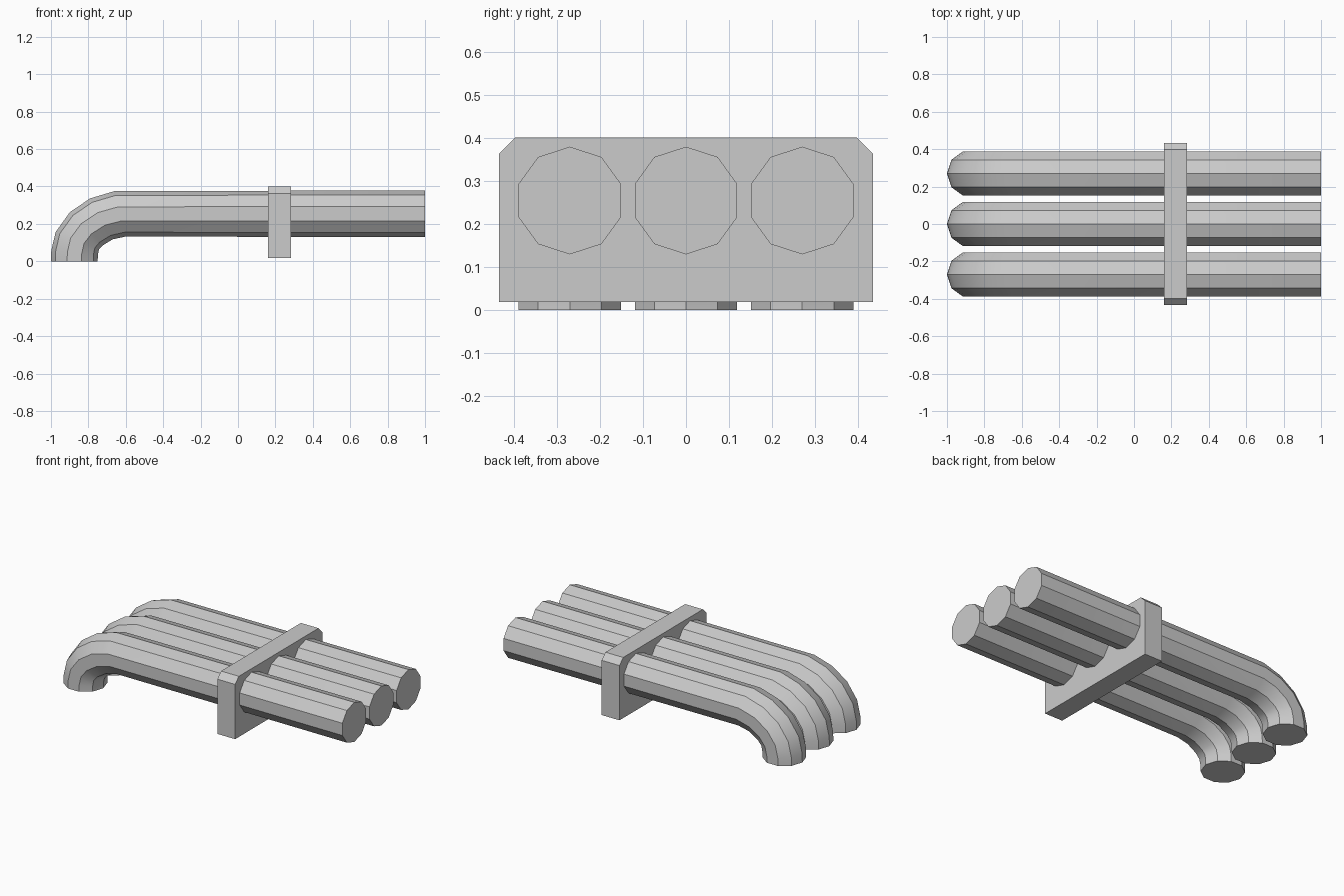
import bpy, bmesh
from math import sin, cos, pi, radians

if "Cube" in bpy.data.objects:
    bpy.data.objects.remove(bpy.data.objects["Cube"])

R, SIDES = 0.125, 10
# centre line of a pipe: x, z, direction of travel in degrees
PATH = [(-0.875, 0.0, 90), (-0.874, 0.045, 84), (-0.859, 0.110, 68), (-0.811, 0.174, 45),
        (-0.730, 0.227, 29), (-0.630, 0.254, 14), (1.0, 0.254, 0)]


def finish(name, bm):
    bmesh.ops.recalc_face_normals(bm, faces=bm.faces)
    mesh = bpy.data.meshes.new(name)
    bm.to_mesh(mesh)
    bm.free()
    obj = bpy.data.objects.new(name, mesh)
    bpy.context.collection.objects.link(obj)
    return obj


def pipe(name, y):
    bm = bmesh.new()
    rings = []
    for x, z, deg in PATH:
        t = radians(deg)
        ring = []
        for k in range(SIDES):
            a = 2 * pi * k / SIDES
            ring.append(bm.verts.new((x - R * cos(a) * sin(t), y + R * sin(a),
                                      z + R * cos(a) * cos(t))))
        rings.append(ring)
    for r0, r1 in zip(rings, rings[1:]):
        for k in range(SIDES):
            n = (k + 1) % SIDES
            bm.faces.new((r0[k], r0[n], r1[n], r1[k]))
    bm.faces.new(rings[0])
    bm.faces.new(rings[-1])
    obj = finish(name, bm)
    # smooth along the bend, sharp between the flat sides
    bpy.ops.object.select_all(action='DESELECT')
    obj.select_set(True)
    bpy.context.view_layer.objects.active = obj
    bpy.ops.object.shade_smooth_by_angle(angle=radians(30))


# three bent pipes side by side
for i, name in enumerate(("pipe_front", "pipe_middle", "pipe_back")):
    pipe(name, (i - 1) * 0.27)

# clamp block with chamfered top corners
half = [(0.434, 0.018), (0.434, 0.363), (0.397, 0.40)]
profile = half + [(-y, z) for y, z in reversed(half)]
bm = bmesh.new()
face = bm.faces.new([bm.verts.new((0.16, y, z)) for y, z in profile])
ext = bmesh.ops.extrude_face_region(bm, geom=[face], use_keep_orig=True)
bmesh.ops.translate(bm, vec=(0.124, 0, 0),
                    verts=[v for v in ext["geom"] if isinstance(v, bmesh.types.BMVert)])
finish("clamp_block", bm)
